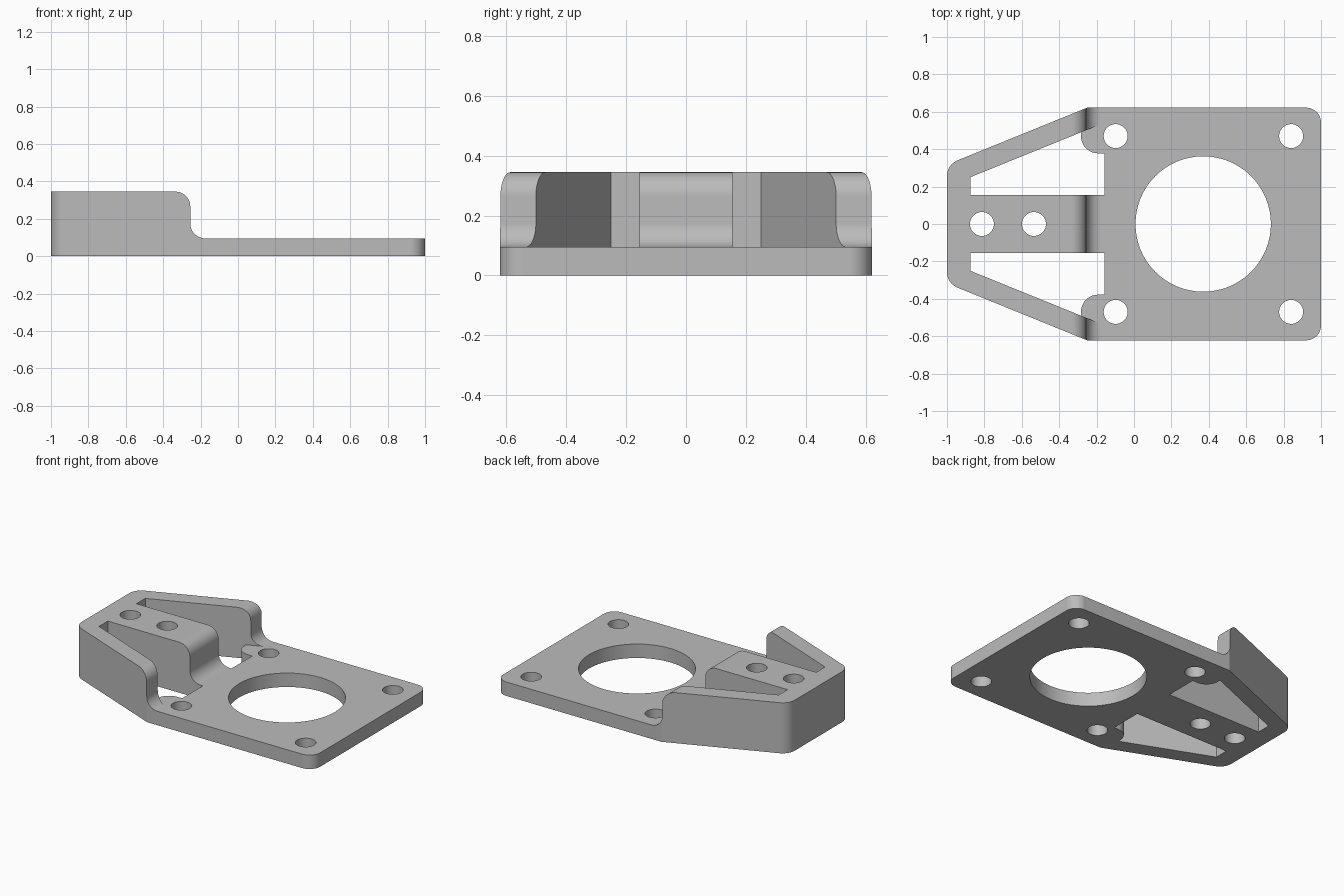
import bpy, bmesh, math
from mathutils import Vector

cube = bpy.data.objects.get("Cube")
if cube:
    bpy.data.objects.remove(cube, do_unlink=True)

PLATE, TOP, HALF = 0.095, 0.345, 0.622   # plate height, full height, half width
SLOPE = 0.406                            # taper of the two arms

grey = bpy.data.materials.new("light grey")
grey.use_nodes = True
grey.diffuse_color = (0.5, 0.5, 0.5, 1)
bsdf = next(n for n in grey.node_tree.nodes if n.type == 'BSDF_PRINCIPLED')
bsdf.inputs["Base Color"].default_value = (0.5, 0.5, 0.5, 1)


def rounded(corners, steps=12):
    """Outline from (x, y, radius) corners, each replaced by a tangent arc."""
    out = []
    for i, (x, y, r) in enumerate(corners):
        p = Vector((x, y))
        if r == 0:
            out.append(p)
            continue
        a = (Vector(corners[i - 1][:2]) - p).normalized()
        b = (Vector(corners[(i + 1) % len(corners)][:2]) - p).normalized()
        half = a.angle(b) / 2
        centre = p + (a + b).normalized() * r / math.sin(half)
        start = p + a * r / math.tan(half) - centre
        end = p + b * r / math.tan(half) - centre
        sweep = math.pi - 2 * half
        for k in range(steps + 1):
            t = k / steps
            v = start * math.sin((1 - t) * sweep) + end * math.sin(t * sweep)
            out.append(centre + v / math.sin(sweep))
    return out


def circle(x, y, r, n=64):
    return [Vector((x + r * math.cos(i * math.tau / n), y + r * math.sin(i * math.tau / n)))
            for i in range(n)]


def prism(name, outline, lo, hi, along_y=False):
    """Extrude an outline along z, or a side profile along y."""
    bm = bmesh.new()
    verts = [bm.verts.new((p.x, lo, p.y) if along_y else (p.x, p.y, lo)) for p in outline]
    face = bm.faces.new(verts)
    grown = bmesh.ops.extrude_face_region(bm, geom=[face])["geom"]
    shift = Vector((0, hi - lo, 0)) if along_y else Vector((0, 0, hi - lo))
    bmesh.ops.translate(bm, vec=shift, verts=[g for g in grown if isinstance(g, bmesh.types.BMVert)])
    bmesh.ops.recalc_face_normals(bm, faces=bm.faces)
    mesh = bpy.data.meshes.new(name)
    bm.to_mesh(mesh)
    bm.free()
    mesh.materials.append(grey)
    obj = bpy.data.objects.new(name, mesh)
    bpy.context.collection.objects.link(obj)
    return obj


def combine(obj, tool, operation='DIFFERENCE'):
    tool.hide_render = True
    mod = obj.modifiers.new("cut", 'BOOLEAN')
    mod.operation, mod.solver, mod.object = operation, 'EXACT', tool
    bpy.context.view_layer.objects.active = obj
    bpy.ops.object.modifier_apply(modifier=mod.name)
    bpy.data.objects.remove(tool, do_unlink=True)


# Plan outline: square plate end, tapering to the raised end
half_plan = [(1, HALF, 0.08), (-0.25, HALF, 0), (-1, HALF - 0.75 * SLOPE, 0.09)]
plan = half_plan + [(x, -y, r) for x, y, r in reversed(half_plan)]
bracket = prism("mounting_bracket", rounded(plan), 0, TOP + 0.1)

# Stepped side profile with a rounded shoulder and a fillet at its foot
side = [(-1.1, -0.1, 0), (1.1, -0.1, 0), (1.1, PLATE, 0), (-0.255, PLATE, 0.08),
        (-0.255, TOP, 0.08), (-1.1, TOP, 0)]
# the profile starts below the base, so the flat underside comes from the plan
combine(bracket, prism("side_profile", rounded(side), -1, 1, True), 'INTERSECT')


# Windows between the centre block and the arms, leaving a rounded lug by each hole
def arm(x):
    return 0.25 + SLOPE * (x + 0.875)


for s in (1, -1):
    upper = [(-0.875, 0.155, 0), (-0.157, 0.155, 0), (-0.157, arm(-0.157), 0), (-0.875, 0.25, 0)]
    lower = [(-0.875, 0.155, 0), (-0.157, 0.155, 0), (-0.157, 0.378, 0),
             (-0.283, 0.378, 0.09), (-0.283, arm(-0.283), 0), (-0.875, 0.25, 0)]
    for name, shape, lo in (("arm_pocket", upper, PLATE), ("window", lower, -0.1)):
        outline = [Vector((p.x, s * p.y)) for p in rounded(shape)]
        combine(bracket, prism(name, outline, lo, 0.6))

# Large bore, four plate holes and two holes in the centre block
holes = [(0.37, 0, 0.362), (-0.813, 0, 0.064), (-0.535, 0, 0.064)]
holes += [(x, y, 0.064) for x in (-0.098, 0.84) for y in (-0.47, 0.47)]
for x, y, r in holes:
    combine(bracket, prism("hole", circle(x, y, r), -0.2, 0.7))

# Smooth curves, crisp edges
bpy.ops.object.select_all(action='DESELECT')
bracket.select_set(True)
bpy.context.view_layer.objects.active = bracket
bpy.ops.object.shade_smooth_by_angle(angle=math.radians(20))
weighted = bracket.modifiers.new("flat_face_normals", 'WEIGHTED_NORMAL')
weighted.keep_sharp = True
